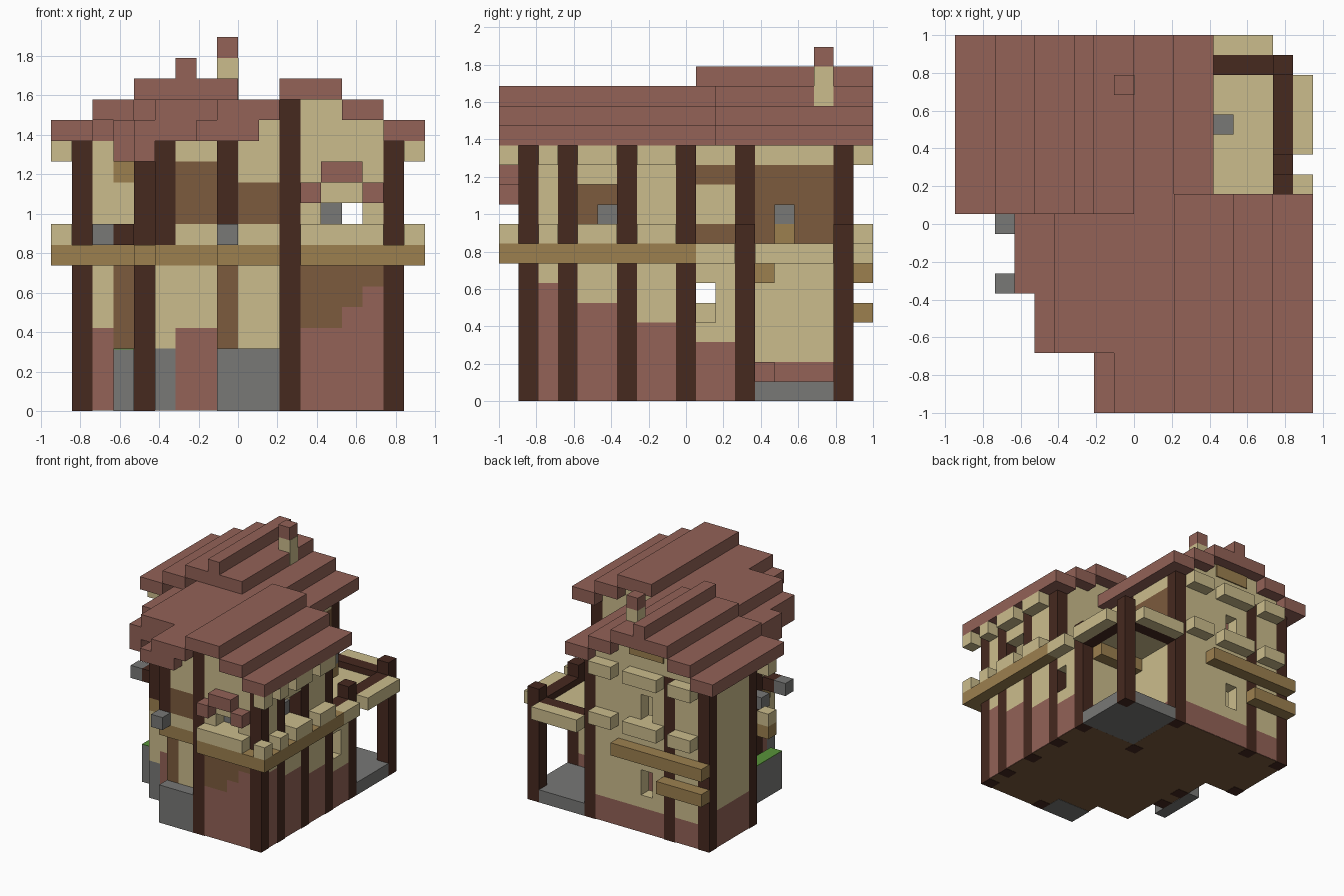
import bpy
import bmesh

if "Cube" in bpy.data.objects:
    bpy.data.objects.remove(bpy.data.objects["Cube"], do_unlink=True)

U = 2 / 19  # one block


def material(name, rgb):
    lin = [((c / 255 + 0.055) / 1.055) ** 2.4 for c in rgb] + [1]
    m = bpy.data.materials.new(name)
    m.use_nodes = True
    m.diffuse_color = lin
    m.node_tree.nodes["Principled BSDF"].inputs["Base Color"].default_value = lin
    return m


red = material("brick red", (147, 98, 87))
tan = material("plaster tan", (203, 188, 140))
brown = material("door brown", (124, 91, 61))
dark = material("dark timber", (70, 41, 31))
gold = material("golden wood", (156, 128, 79))
grey = material("stone grey", (120, 120, 118))
green = material("leaf green", (88, 148, 58))
parts = {}


def box(name, mat, x, y, z):
    """Box between block coordinates, collected under a part name."""
    bm, mats = parts.setdefault(name, (bmesh.new(), []))
    if mat not in mats:
        mats.append(mat)
    vs = bmesh.ops.create_cube(bm, size=1)["verts"]
    for v in vs:
        v.co = [(a + (c + 0.5) * (b - a) - o) * U
                for c, (a, b), o in zip(v.co, (x, y, z), (9, 9.5, 0))]
    for f in {f for v in vs for f in v.link_faces}:
        f.material_index = mats.index(mat)


def stack(name, x, y, *layers, base=0.04):
    """Wall panel made of layers (top, material); None leaves an opening."""
    for top, mat in layers:
        if mat:
            box(name, mat, x, y, (base, top))
        base = top


def post(x, y, top=13, base=0):
    box("posts", dark, (x, x + 1), (y, y + 1), (base, top))


# Posts
for j in (1, 3, 6, 9):
    post(16, j)
for i in (1, 11):
    for j in (12, 17):
        post(i, j)
post(11, 1, 15)
post(4, 17)
for j in (12, 17):
    post(16, j, 9)
for i, j in ((8, 1), (5, 4)):
    post(i, j, 13, 8)
for j in (7, 9):
    post(4, j)

# Wing east wall, with the brick base stepping down towards the back
for a, b, h in ((2, 3, 6), (7, 9, 4)):
    stack("wing_east_wall", (16, 17), (a, b), (h, red), (13, tan))
stack("wing_east_wall", (16, 17), (4, 6), (5, red), (9, tan), (11, None), (13, tan))
box("east_window_panel", brown, (15, 15.1), (4, 6), (9, 11))
box("window_stone", grey, (15, 16), (5, 6), (9, 10))

# Lower storey carried on under the balcony, with a small opening
stack("lower_back_room", (16, 17), (10, 11), (3, red), (4, tan), (6, None), (7, tan))
stack("lower_back_room", (16, 17), (11, 12), (3, red), (7, tan))
stack("lower_back_room", (12, 16), (12, 13), (2, red), (7, tan))

# Wing front wall with a window
f = (1, 2)
for a, b, h in ((12, 14, 4), (14, 15, 5), (15, 16, 6)):
    stack("wing_front_wall", (a, b), f, (h, red), (8, brown), (9, tan))
for a, b, hole in ((12, 13, tan), (13, 15, None), (15, 16, tan)):
    stack("wing_front_wall", (a, b), f, (10, hole), (13, tan), base=9)
box("wing_front_wall", tan, (9, 11), f, (13, 14))
box("wing_front_wall", tan, (12, 16), f, (13, 14))
box("wing_front_wall", tan, (12, 14), f, (14, 15))
box("window_stone", grey, (13, 14), (2, 3), (9, 10))
for a, b, k in ((12, 13, 10), (13, 15, 11), (15, 16, 10)):
    box("window_arch", red, (a, b), (0, 1), (k, k + 1))

# Wing back wall with a matching window
for a, b, hole in ((12, 14, tan), (14, 15, None), (15, 16, tan)):
    stack("wing_back_wall", (a, b), (9, 10), (9, tan), (10, hole), (13, tan), base=7)
box("wing_back_wall", tan, (12, 16), (9, 10), (13, 14))
box("wing_back_wall", tan, (11, 14), (9, 10), (14, 15))

# Stepped west side of the wing, recessed on the lower storey
box("entry_steps", grey, (8, 11), (1, 3), (0, 3))
box("entry_walls", tan, (9, 11), (2, 3), (3, 7))
box("entry_walls", brown, (8, 9), (2, 3), (3, 7))
box("entry_walls", gold, (8, 11), (1, 3), (7, 8))
stack("entry_walls", (9, 11), (1, 2), (9, tan), (11, brown), (13, tan), base=8)
stack("entry_walls", (8, 9), (2, 4), (13, tan), base=8)
stack("entry_walls", (8, 9), (3, 5), (4, red), (8, tan))
stack("entry_walls", (6, 8), (4, 5), (4, red), (7, tan), (8, gold), (9, tan), (12, brown), (13, tan))
stack("entry_walls", (5, 6), (4, 5), (3, grey), (7, tan), (8, gold))
stack("entry_walls", (5, 6), (5, 7), (4, red), (13, tan))
stack("entry_walls", (4, 5), (8, 9), (4, red), (13, tan))
box("beam_entry", gold, (4, 5), (6, 7), (7, 8))

# Connecting walls between the wing and the main house
for i in (4, 11):
    stack("link_walls", (i, i + 1), (10, 11), (3, red), (5, tan), (6, None),
          (8, tan), (9, brown), (11, tan), (12, brown), (13, tan))
    stack("link_walls", (i, i + 1), (11, 12), (3, red), (8, tan),
          (9, brown), (11, tan), (12, brown), (13, tan))

# Main house walls
stack("main_east_wall", (11, 12), (13, 17), (1, grey), (2, red), (8, tan), (12, brown), (13, tan))
stack("main_west_wall", (1, 2), (13, 17), (3, red), (13, tan))
stack("main_front_wall", (2, 3), (12, 13), (4, red), (13, tan))
stack("main_front_wall", (3, 4), (12, 13), (8, brown), (11, tan), (12, gold), (13, tan))
stack("main_front_wall", (4, 11), (12, 13), (4, red), (13, tan))
for a, b in ((2, 4), (5, 6), (7, 11)):
    stack("main_back_wall", (a, b), (17, 18), (2, red), (13, tan))
stack("main_back_wall", (6, 7), (17, 18), (2, red), (3, tan), (5, None),
      (9, tan), (11, None), (13, tan))
for j, mat in ((12, red), (17, tan)):
    for inset, k in ((2, 13), (4, 14)):
        box("gables", mat, (inset, 13 - inset), (j, j + 1), (k, k + 1))
box("gable_panel", gold, (5, 8), (18, 18.09), (14, 15))

# Horizontal beams and plaster trim blocks
box("beam_front", gold, (12, 18), (0, 1), (7, 8))
box("beam_east", gold, (17, 18), (1, 10), (7, 8))
box("beam_west", gold, (0, 4), (11, 12), (7, 8))
box("beam_back_upper", gold, (1, 9), (18, 19), (6, 7))
box("beam_back_lower", gold, (1, 5), (18, 19), (4, 5))
for k in (8, 12):
    for a, b in ((0, 1), (2, 3), (4, 6), (7, 9)):
        box("trim_east", tan, (17, 18), (a, b), (k, k + 1))
    for a, b in ((9, 11), (5, 8), (2, 4)):
        box("trim_back", tan, (a, b), (18, 19), (k, k + 1))
    box("trim_west", tan, (0, 1), (11, 12), (k, k + 1))
box("trim_front", tan, (12, 16), (0, 1), (8, 9))

# Porch with a balcony above
box("porch_floor", grey, (12, 17), (13, 17), (0, 1))
box("porch_floor", grey, (12, 16), (17, 18), (0, 1))
box("porch_step", red, (12, 13), (13, 14), (1, 2))
box("balcony_floor", tan, (12, 16), (10, 17), (7, 7.5))
box("balcony_frame", dark, (16, 17), (10, 17), (7, 8))
box("balcony_frame", dark, (12, 16), (17, 18), (7, 8))
box("balcony_trim", tan, (17, 18), (10, 12), (7, 8))
box("balcony_trim", tan, (17, 18), (13, 17), (7, 8))
box("balcony_trim", tan, (12, 16), (18, 19), (7, 8))
box("porch_beam", gold, (12, 16), (13, 14), (6, 7))

# Lanterns with their brackets
for i, j, k in ((2, 6, 8), (2, 9, 8), (8, 0, 8), (13, 14, 9)):
    box("lanterns", grey, (i, i + 1), (j, j + 1), (k, k + 1))
for j in (6, 9):
    box("lantern_brackets", dark, (3, 4), (j, j + 1), (8, 9))
box("lantern_brackets", gold, (12, 14), (14, 15), (8, 9))

# Planter, and a timber ground floor reaching under the walls
box("planter", grey, (3, 4), (6, 10), (0, 2.95))
box("planter_leaves", green, (3, 4), (6, 10), (2.95, 3))
for (a, b), (c, d) in (((8, 17), (1, 13)), ((5, 9), (4, 13)),
                       ((4, 6), (7, 13)), ((1, 12), (12, 18))):
    box("ground_floor", brown, (a + 0.03, b - 0.03), (c + 0.03, d - 0.03), (0.02, 0.3))

# Main roof: mirrored steps around the ridge
for a, b, k in ((0, 2, 13), (2, 4, 14), (4, 6.5, 15)):
    box("main_roof", red, (a, b), (10, 19), (k, k + 1))
    box("main_roof", red, (13 - b, 13 - a), (10, 19), (k, k + 1))
box("main_roof", red, (6, 7), (10, 19), (16, 17))

# Wing roof: ridge, east steps and the wide stepped west side
for a, b, k in ((11, 14, 15), (14, 16, 14), (16, 18, 13)):
    box("wing_roof", red, (a, b), (0, 11), (k, k + 1))
for a, b, j in ((8, 11, 0), (5, 8, 3)):
    box("wing_roof", red, (a, b), (j, 10), (14, 15))
for a, b, j in ((7, 10, 0), (4, 7, 3), (3, 4, 6)):
    box("wing_roof", red, (a, b), (j, 10), (13, 14))
box("wing_roof", red, (3, 4), (6, 10), (12, 13))
box("wing_roof", red, (4, 5), (3, 7), (12, 13))

# Chimney
box("chimney", tan, (8, 9.03), (16, 17), (15, 17))
box("chimney", red, (8, 9), (16, 17), (17, 18))

# Turn the collected parts into objects
for name, (bm, mats) in parts.items():
    mesh = bpy.data.meshes.new(name)
    bm.to_mesh(mesh)
    bm.free()
    for m in mats:
        mesh.materials.append(m)
    bpy.context.collection.objects.link(bpy.data.objects.new(name, mesh))
